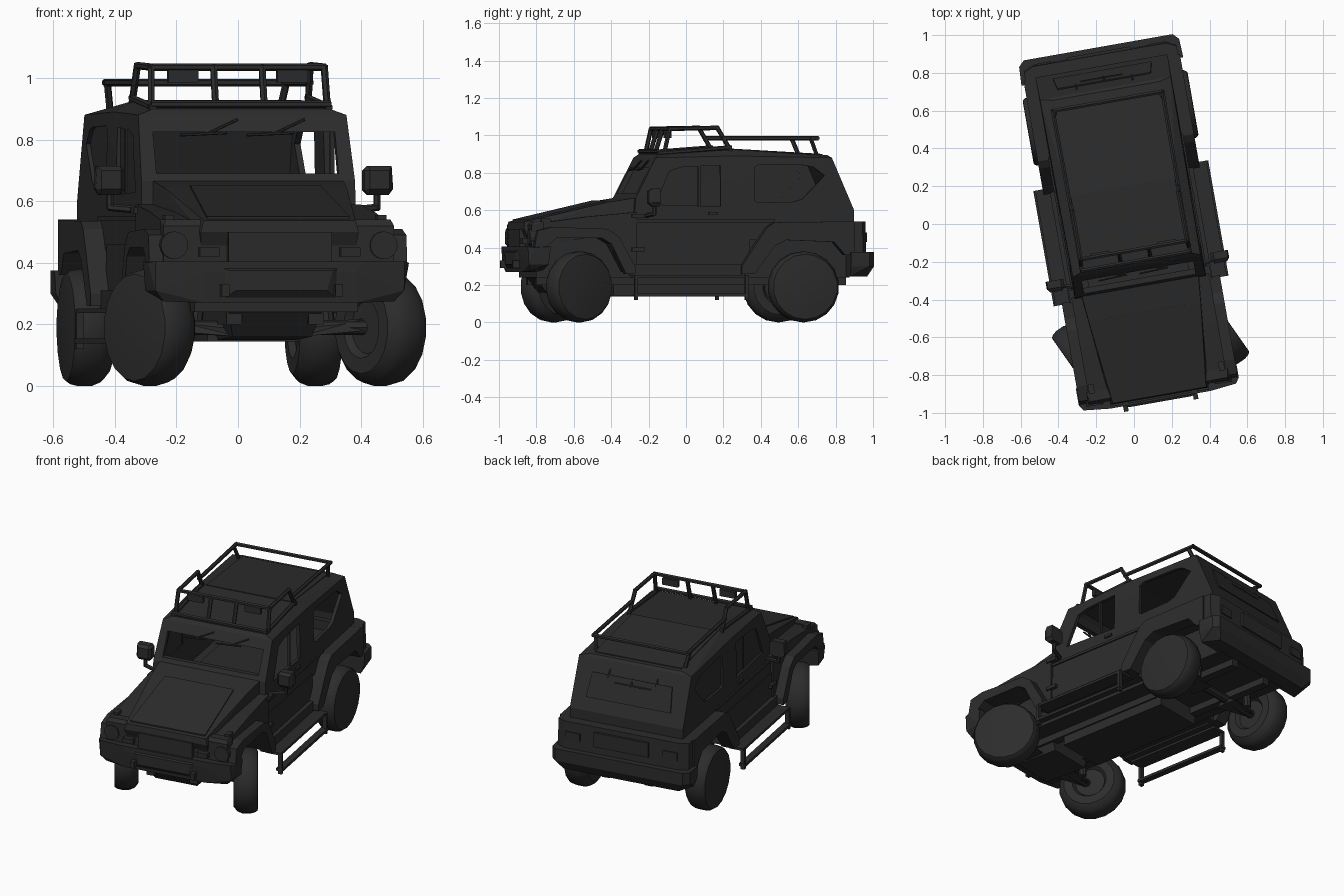
import bpy, bmesh, math
from mathutils import Matrix, Vector

if "Cube" in bpy.data.objects:
    bpy.data.objects.remove(bpy.data.objects["Cube"], do_unlink=True)

paint = bpy.data.materials.new("dark_grey")
paint.use_nodes = True
tone = (0.025, 0.025, 0.025, 1)
paint.diffuse_color = tone
paint.node_tree.nodes["Principled BSDF"].inputs["Base Color"].default_value = tone
parts = []


def finish(name, bm, keep=True):
    bmesh.ops.recalc_face_normals(bm, faces=bm.faces)
    mesh = bpy.data.meshes.new(name)
    bm.to_mesh(mesh)
    bm.free()
    mesh.materials.append(paint)
    obj = bpy.data.objects.new(name, mesh)
    bpy.context.collection.objects.link(obj)
    if keep:
        parts.append(obj)
    else:
        obj.hide_render = True
    return obj


def hull(name, points, both=False, keep=True):
    """Convex solid; with both=True every point is also mirrored in x."""
    bm = bmesh.new()
    for x, y, z in points:
        for s in ((1, -1) if both else (1,)):
            bm.verts.new((x * s, y, z))
    bmesh.ops.convex_hull(bm, input=bm.verts)
    bmesh.ops.delete(bm, geom=[v for v in bm.verts if not v.link_faces], context='VERTS')
    bmesh.ops.dissolve_limit(bm, angle_limit=0.01, verts=bm.verts, edges=bm.edges)
    return finish(name, bm, keep)


def box(name, xs, ys, zs, keep=True):
    return hull(name, [(x, y, z) for x in xs for y in ys for z in zs], keep=keep)


def slab(name, outline, x0, x1, keep=True):
    """Side profile (y, z) extruded across x."""
    bm = bmesh.new()
    face = bm.faces.new([bm.verts.new((x0, y, z)) for y, z in outline])
    new = bmesh.ops.extrude_face_region(bm, geom=[face])["geom"]
    bmesh.ops.translate(bm, vec=(x1 - x0, 0, 0), verts=[v for v in new if isinstance(v, bmesh.types.BMVert)])
    return finish(name, bm, keep)


def bars(name, paths, r, sides=6):
    """Straight tubes along each path."""
    bm = bmesh.new()
    for path in paths:
        for a, b in zip(path, path[1:]):
            a, b = Vector(a), Vector(b)
            turn = (b - a).to_track_quat('Z', 'Y').to_matrix().to_4x4()
            bmesh.ops.create_cone(bm, cap_ends=True, segments=sides, radius1=r, radius2=r,
                                  depth=(b - a).length + r,
                                  matrix=Matrix.Translation((a + b) / 2) @ turn)
    return finish(name, bm)


def cut(target, cutters):
    for c in cutters:
        mod = target.modifiers.new("cut", 'BOOLEAN')
        mod.operation, mod.solver, mod.object = 'DIFFERENCE', 'EXACT', c
    bpy.context.view_layer.update()
    mesh = bpy.data.meshes.new_from_object(
        target.evaluated_get(bpy.context.evaluated_depsgraph_get()))
    target.modifiers.clear()
    target.data = mesh
    for c in cutters:
        bpy.data.objects.remove(c, do_unlink=True)


# Hollow cabin with window openings
shell = [(.355, -.35, .44), (.352, -.335, .665), (.343, -.225, .88), (.29, -.205, .9),
         (.348, .2, .89), (.287, .2, .925), (.285, .715, .895), (.352, .73, .88),
         (.355, .85, .6), (.355, .85, .44)]
cabin = hull("cabin", shell, both=True)
t = .02
inner = [(x - t, y - math.copysign(t, y - .25), z - math.copysign(t, z - .6)) for x, y, z in shell]
door_glass = [(-.23, .63), (-.15, .81), (-.08, .83), (.125, .84), (.125, .62)]
rear_glass = [(.31, .65), (.31, .83), (.34, .845), (.58, .84), (.63, .83), (.69, .785),
              (.57, .66), (.52, .645), (.33, .64)]
cut(cabin, [hull("cabin_void", inner, both=True, keep=False),
            box("windshield_cutter", (-.3, .3), (-.5, -.1), (.69, .825), keep=False)]
    + [slab("window_cutter", w, s * .25, s * .5, keep=False)
       for w in (door_glass, rear_glass) for s in (1, -1)])
for w, n in ((door_glass, "right_door_glass"), (rear_glass, "right_rear_glass")):
    slab(n, w, -.34, -.334)

# Lower body and front clip
box("lower_doors", (-.36, .36), (-.36, .28), (.26, .46))
box("body_tub", (-.27, .27), (-.86, .84), (.24, .48))
hull("rear_panel", [(.36, .915, .375), (.36, .91, .54), (.41, .89, .375), (.41, .885, .54),
                    (.41, .8, .375), (.41, .8, .54)], both=True)
hull("hood", [(.315, -.32, .668), (.32, -.32, .5), (.3, -.48, .642), (.25, -.92, .538),
              (.26, -.925, .5), (.25, -.88, .4)], both=True)
hull("hood_panel", [(.215, -.47, .645), (.215, -.47, .652), (.235, -.9, .54), (.235, -.9, .55)], both=True)
hull("nose", [(.38, -.905, .39), (.38, -.905, .52), (.38, -.84, .39), (.38, -.84, .54), (.37, -.89, .54)], both=True)
box("grille", (-.17, .17), (-.935, -.9), (.4, .5))

# Bumpers
hull("front_bumper", [(.25, -.945, .37), (.41, -.93, .405), (.41, -.925, .31), (.27, -.945, .405),
                      (.25, -.935, .27), (.38, -.91, .275), (.43, -.9, .4), (.43, -.81, .405),
                      (.425, -.82, .31), (.2, -.82, .27)], both=True)
hull("bumper_center", [(.15, -.955, .31), (.17, -.955, .375), (.19, -.93, .28), (.21, -.93, .39)], both=True)
hull("rear_bumper", [(.4, .95, .375), (.4, .95, .3), (.43, .92, .375), (.43, .92, .3), (.36, .92, .245),
                     (.435, .82, .375), (.43, .82, .3), (.41, .82, .245)], both=True)
box("rear_plate_frame", (-.17, .17), (.9, .925), (.42, .51))
hull("tailgate_panel", [(.25, .765, .81), (.25, .772, .813), (.265, .82, .675), (.265, .828, .675)], both=True)
bars("rear_wiper", [[(-.12, .785, .775), (.1, .785, .775)], [(0, .78, .8), (0, .79, .77)]]
     + [[(x, .75, .835), (x, .775, .8)] for x in (-.15, .15)], .006)
bars("front_wipers", [[(x, -.262, .82), (x + .1, -.24, .865)] for x in (-.12, .1)]
     + [[(x - .09, -.268, .815), (x + .06, -.262, .822)] for x in (-.12, .1)], .005)

# Parts repeated on both sides
front_fender = [(-.9, .38), (-.9, .525), (-.6, .565), (-.33, .59), (-.33, .27), (-.4, .27),
                (-.48, .42), (-.53, .45), (-.78, .45), (-.86, .39)]
front_flare = [(-.9, .385), (-.88, .49), (-.8, .51), (-.5, .5), (-.44, .46), (-.35, .3), (-.35, .26),
               (-.4, .26), (-.48, .42), (-.53, .45), (-.78, .45), (-.85, .385)]
rear_flare = [(.23, .26), (.23, .3), (.32, .44), (.37, .51), (.41, .535), (.84, .54), (.84, .36),
              (.79, .36), (.73, .43), (.47, .44), (.41, .41), (.3, .26)]
for s, side in ((1, "left_"), (-1, "right_")):
    slab(side + "front_fender", front_fender, s * .22, s * .37)
    slab(side + "front_flare", front_flare, s * .35, s * .425)
    slab(side + "rear_flare", rear_flare, s * .34, s * .42)
    box(side + "sill", (s * .33, s * .385), (-.37, .25), (.25, .31))
    box(side + "belt_trim", (s * .34, s * .363), (-.33, .42), (.535, .55))
    box(side + "window_divider", (s * .33, s * .345), (.005, .017), (.62, .845))
    box(side + "door_handle", (s * .345, s * .365), (.06, .11), (.575, .59))
    for z in (.38, .56):
        box(side + "door_hinge", (s * .345, s * .38), (-.36, -.29), (z, z + .02))
    # Step frame hung below the sill
    box(side + "step_board", (s * .37, s * .46), (-.36, .26), (.237, .252))
    box(side + "step_bar", (s * .43, s * .47), (-.36, .26), (.138, .154))
    for y in (-.36, .24):
        box(side + "step_post", (s * .44, s * .465), (y, y + .018), (.12, .25))
    bars(side + "mirror_arm", [[(s * .34, -.28, .57), (s * .44, -.25, .58), (s * .44, -.25, .63)]], .012)
    hull(side + "mirror", [(s * x, y, z) for x, z in ((.395, .635), (.395, .7), (.41, .715), (.485, .715),
                                                    (.49, .64), (.475, .62), (.41, .62)) for y in (-.225, -.265)]
         + [(s * x, -.285, z) for x in (.41, .475) for z in (.64, .7)])
    bars(side + "headlight", [[(s * .345, -.87, .457), (s * .345, -.892, .457)]], .045, 16)
    box(side + "indicator", (s * .2, s * .265), (-.935, -.9), (.42, .45))
    box(side + "fender_lamp", (s * .335, s * .365), (-.85, -.8), (.52, .555))
    box(side + "tow_hook", (s * .175, s * .2), (-.975, -.9), (.29, .33))
    box(side + "tail_light", (s * .26, s * .35), (.9, .92), (.43, .48))
    # Chassis and suspension
    box(side + "frame_rail", (s * .11, s * .16), (-.84, .84), (.2, .26))
    for y in (-.65, .57):
        hull("suspension_arm", [(s * .1, y - .07, .16), (s * .1, y + .07, .16), (s * .1, y, .2),
                                (s * .33, y - .02, .18), (s * .33, y + .02, .18), (s * .33, y, .22)])
        bars("shock_absorber", [[(s * .22, y + .06, .18), (s * .2, y + .06, .4)]], .022, 8)

box("skid_plate", (-.15, .15), (-.42, .3), (.145, .24))
hull("front_guard", [(.13, -.78, .16), (.16, -.86, .26), (.13, -.5, .15), (.16, -.5, .25)], both=True)
bars("axles", [[(-.34, y, .19), (.34, y, .19)] for y in (-.65, .57)], .025, 8)

# Wheels, the front pair steered
tyre = [(-.05, 0), (-.05, .085), (-.072, .1), (-.072, .15), (-.05, .178), (-.02, .19),
        (.025, .19), (.05, .184), (.064, .174), (.066, .165), (.066, 0)]
for s in (1, -1):
    for y, steer, label in ((-.65, 25, "front_wheel"), (.57, 0, "rear_wheel")):
        bm = bmesh.new()
        vs = [bm.verts.new((s * x, 0, r)) for x, r in tyre]
        es = [bm.edges.new(pair) for pair in zip(vs, vs[1:])]
        bmesh.ops.spin(bm, geom=vs + es, axis=(1, 0, 0), cent=(0, 0, 0), steps=18, angle=math.tau)
        bmesh.ops.remove_doubles(bm, verts=bm.verts, dist=.0005)
        wheel = finish(label, bm)
        wheel.data.transform(Matrix.Translation((s * .377, y, .19)) @ Matrix.Rotation(math.radians(steer), 4, 'Z'))
        bpy.ops.object.select_all(action='DESELECT')
        wheel.select_set(True)
        bpy.context.view_layer.objects.active = wheel
        bpy.ops.object.shade_smooth_by_angle(angle=math.radians(30))

# Roof rack and lamp hoop
rack = [[(-.285, -.14, 1.035), (.285, -.14, 1.035)], [(-.29, -.2, .915), (.29, -.2, .915)],
        [(-.295, .66, .985), (.295, .66, .985)]]
for s in (1, -1):
    rack += [[(s * .29, -.17, .9), (s * .285, -.14, 1.035), (s * .285, .12, 1.04), (s * .29, .19, .92)],
             [(s * .29, -.2, .905), (s * .29, .19, .935)],
             [(s * .29, .15, .985), (s * .295, .66, .985)],
             [(s * .295, .625, .985), (s * .28, .66, .895)],
             [(s * .08, -.18, .91), (s * .08, -.14, 1.035)]]
    box("roof_lamp", (s * .13, s * .23), (-.145, -.12), (.985, 1.025))
bars("roof_rack", rack, .012)
hull("roof_panel", [(x, y, z) for x in (-.27, .27) for y, z in ((.2, .92), (.2, .929), (.69, .89), (.69, .901))])

# Place the whole vehicle at its angle
place = Matrix.Translation((-.025, 0, 0)) @ Matrix.Rotation(math.radians(10), 4, 'Z')
for obj in parts:
    obj.data.transform(place)
